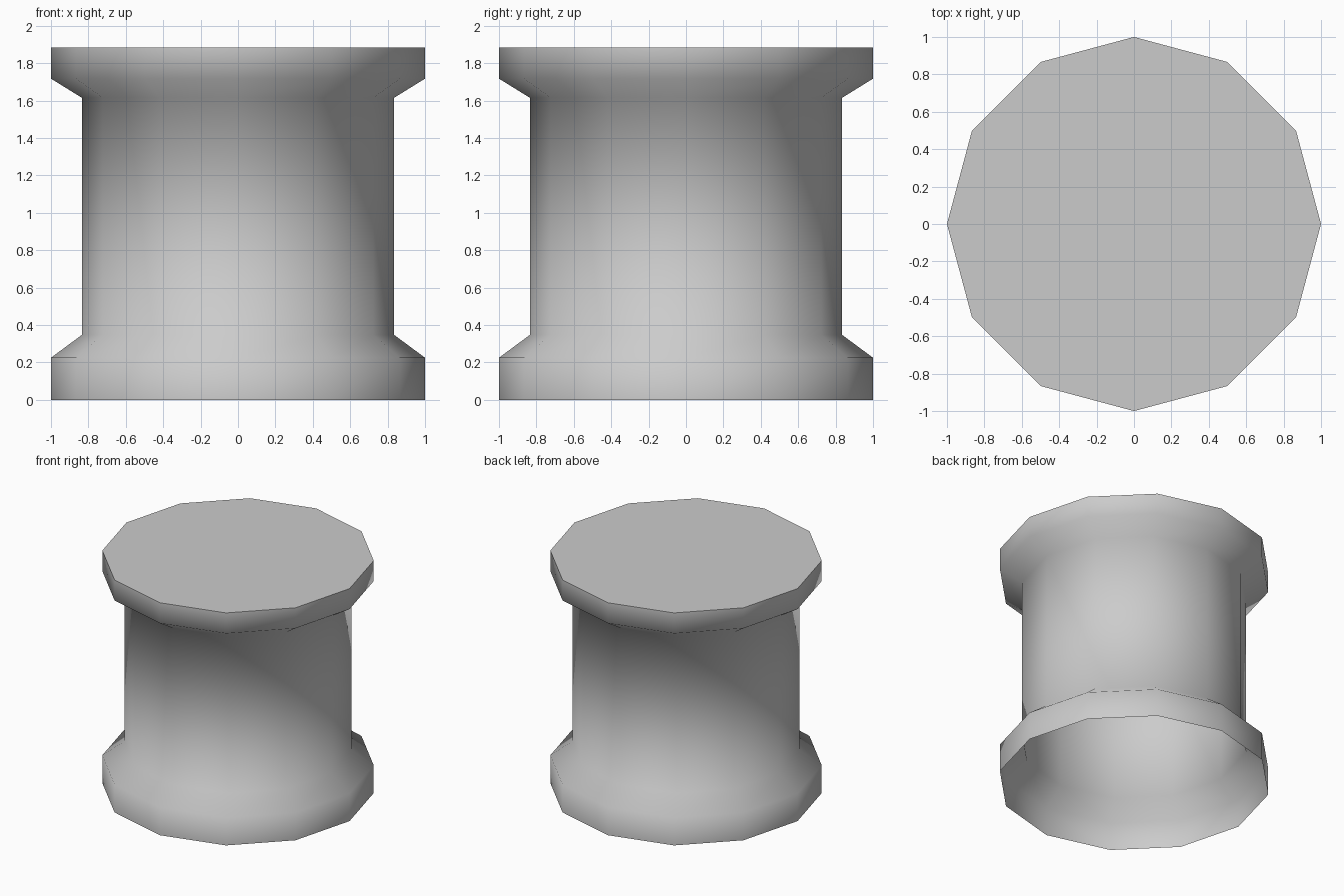
import bpy, bmesh, math

old = bpy.data.objects.get("Cube")
if old:
    bpy.data.objects.remove(old, do_unlink=True)

SIDES = 12

# Plain grey for the whole column
grey = bpy.data.materials.new("light_grey")
grey.use_nodes = True
colour = (0.6, 0.6, 0.6, 1.0)
grey.diffuse_color = colour
grey.node_tree.nodes["Principled BSDF"].inputs["Base Color"].default_value = colour

# Radius and height: base band, taper, shaft, flare, top band
profile = [(1, 0), (1, 0.225), (0.835, 0.347), (0.835, 1.615), (1, 1.717), (1, 1.883)]

bm = bmesh.new()
rings = []
for radius, height in profile:
    ring = []
    for i in range(SIDES):
        a = math.tau * i / SIDES
        ring.append(bm.verts.new((radius * math.cos(a), radius * math.sin(a), height)))
    rings.append(ring)

# Smooth open-bottomed wall
for low, high in zip(rings, rings[1:]):
    for i in range(SIDES):
        j = (i + 1) % SIDES
        bm.faces.new((low[i], low[j], high[j], high[i])).smooth = True

# Flat lid with a crisp rim
lid = bm.faces.new(rings[-1])
lid.smooth = False
for edge in lid.edges:
    edge.smooth = False

mesh = bpy.data.meshes.new("column")
bm.to_mesh(mesh)
bm.free()
mesh.materials.append(grey)
column = bpy.data.objects.new("column", mesh)
bpy.context.collection.objects.link(column)
